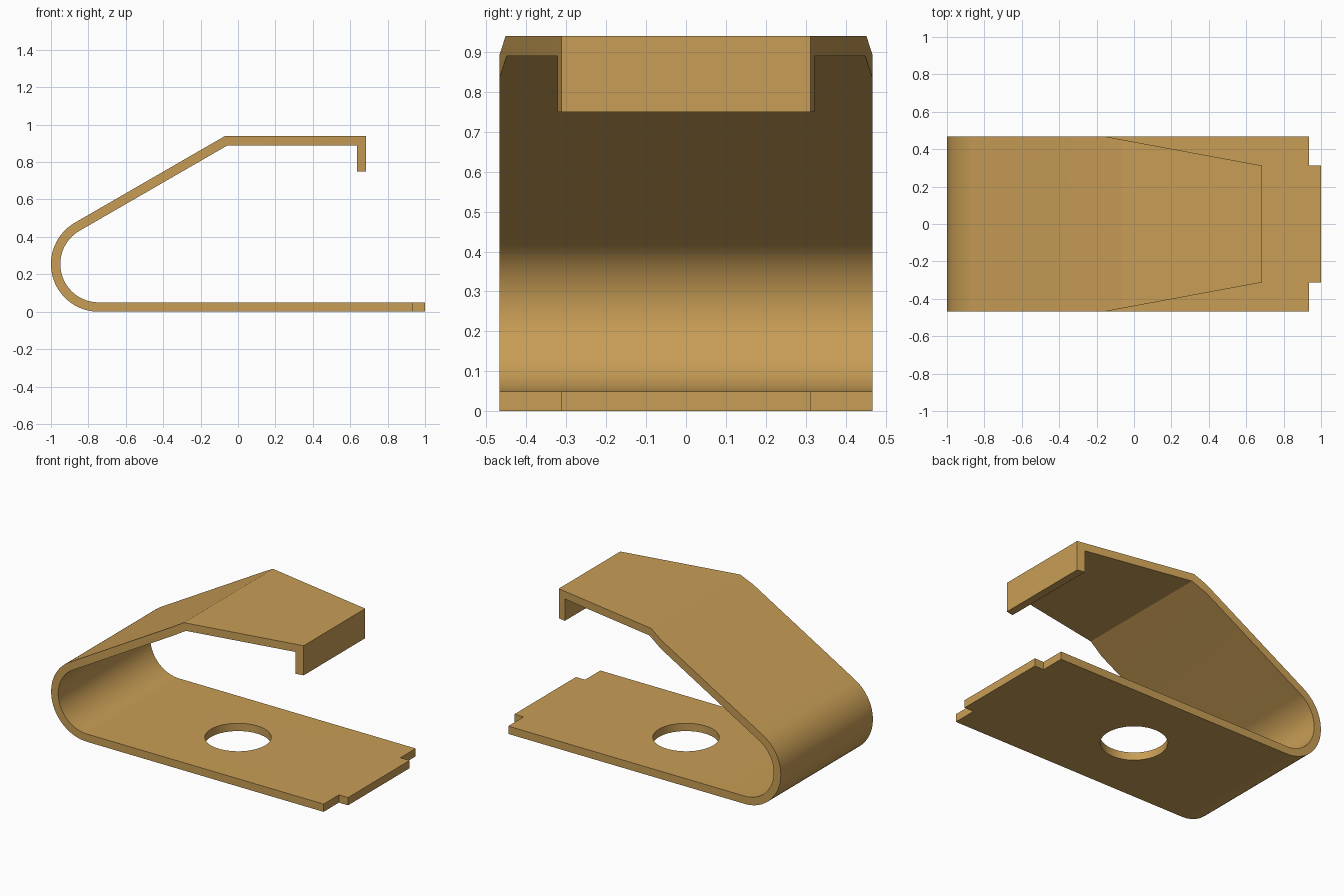
import bpy
import bmesh
from math import cos, sin, tan, radians
from mathutils import Vector

cube = bpy.data.objects.get("Cube")
if cube:
    bpy.data.objects.remove(cube, do_unlink=True)

HALF_W, TAB_W, THICK = 0.467, 0.312, 0.05
BEND_X, BEND_R, SLOPE = -0.745, 0.255, radians(30)
TOP_Z, LIP_X, LIP_Z = 0.94, 0.685, 0.75

brass = bpy.data.materials.new("brass")
brass.use_nodes = True
brass.diffuse_color = (0.58, 0.34, 0.092, 1)
brass.node_tree.nodes["Principled BSDF"].inputs["Base Color"].default_value = brass.diffuse_color


def prism(name, points, direction):
    """Extrude a closed outline of 3D points along a direction."""
    bm = bmesh.new()
    face = bm.faces.new([bm.verts.new(p) for p in points])
    new = bmesh.ops.extrude_face_region(bm, geom=[face])["geom"]
    verts = [g for g in new if isinstance(g, bmesh.types.BMVert)]
    bmesh.ops.translate(bm, verts=verts, vec=Vector(direction))
    bmesh.ops.recalc_face_normals(bm, faces=bm.faces)
    mesh = bpy.data.meshes.new(name)
    bm.to_mesh(mesh)
    bm.free()
    obj = bpy.data.objects.new(name, mesh)
    bpy.context.collection.objects.link(obj)
    mesh.materials.append(brass)
    return obj


def side(radius, top):
    """One side of the strip: round the bend, up the slope, to the top bend."""
    angles = [radians(270 - 150 * i / 32) for i in range(33)]
    pts = [(BEND_X + radius * cos(a), BEND_R + radius * sin(a)) for a in angles]
    x, z = pts[-1]
    return pts + [(x + (top - z) / tan(SLOPE), top)]


def cut(obj, cutter):
    """Subtract a cutter and discard it."""
    mod = obj.modifiers.new("cut", "BOOLEAN")
    mod.operation, mod.solver, mod.object = "DIFFERENCE", "EXACT", cutter
    bpy.context.view_layer.objects.active = obj
    bpy.ops.object.modifier_apply(modifier=mod.name)
    bpy.data.objects.remove(cutter, do_unlink=True)


# Bent strip: outer side, hooked lip, then back along the inner side
outer = side(BEND_R, TOP_Z)
inner = side(BEND_R - THICK, TOP_Z - THICK)
lip = [(LIP_X, TOP_Z), (LIP_X, LIP_Z), (LIP_X - THICK, LIP_Z), (LIP_X - THICK, TOP_Z - THICK)]
outline = [(1, 0)] + outer + lip + inner[::-1] + [(1, THICK)]
clip = prism("spring_clip", [(x, -HALF_W, z) for x, z in outline], (0, 2 * HALF_W, 0))

# Tapered upper arm and notched base corners
for s in (-1, 1):
    taper = [(-0.15, HALF_W), (LIP_X, TAB_W), (0.8, 0.291), (0.8, 0.6), (-0.15, 0.6)]
    cut(clip, prism("taper_cutter", [(x, s * y, 0.6) for x, y in taper], (0, 0, 1)))
    notch = [(0.935, TAB_W), (1.1, TAB_W), (1.1, 0.6), (0.935, 0.6)]
    cut(clip, prism("notch_cutter", [(x, s * y, -0.1) for x, y in notch], (0, 0, 0.3)))

# Round hole through the base
ring = [radians(i * 360 / 64) for i in range(64)]
cut(clip, prism("hole_cutter", [(0.193 * cos(a), 0.193 * sin(a), -0.1) for a in ring], (0, 0, 0.3)))

bpy.ops.object.select_all(action="DESELECT")
clip.select_set(True)
bpy.context.view_layer.objects.active = clip
bpy.ops.object.shade_smooth_by_angle(angle=radians(20))
